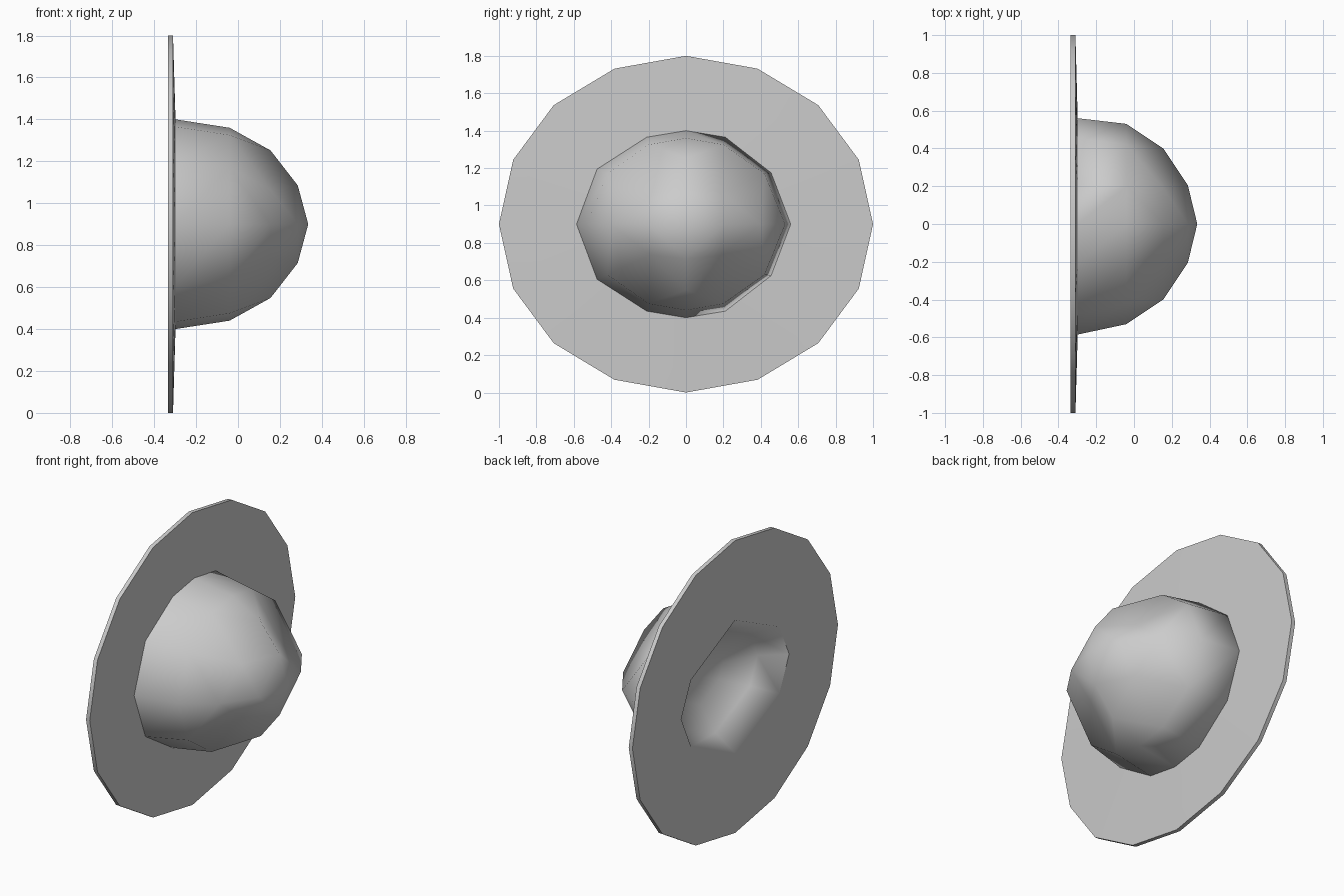
import bpy, bmesh, math

if "Cube" in bpy.data.objects:
    bpy.data.objects.remove(bpy.data.objects["Cube"])

CZ = 0.9  # height of the hat's axis, which runs along x


def ring(bm, x, pts):
    return [bm.verts.new((x, y, CZ + z)) for y, z in pts]


def mirror4(quarter):
    """Quarter outline from top (y=0) to side (z=0) -> closed loop."""
    half = quarter + [(y, -z) for y, z in reversed(quarter[:-1])]
    return half + [(-y, z) for y, z in reversed(half[1:-1])]


def loft(bm, a, b):
    """Join two loops of any counts, always taking the shorter diagonal."""
    i = j = 0
    n, m = len(a), len(b)
    while i < n or j < m:
        p, q, pn, qn = a[i % n], b[j % m], a[(i + 1) % n], b[(j + 1) % m]
        if n == m:
            bm.faces.new((p, q, qn, pn))
            i, j = i + 1, j + 1
        elif i == n or (j < m and (p.co - qn.co).length <= (pn.co - q.co).length):
            bm.faces.new((p, q, qn))
            j += 1
        else:
            bm.faces.new((p, q, pn))
            i += 1


def finish(bm, name, angle):
    bmesh.ops.recalc_face_normals(bm, faces=bm.faces)
    me = bpy.data.meshes.new(name)
    bm.to_mesh(me)
    bm.free()
    ob = bpy.data.objects.new(name, me)
    bpy.context.collection.objects.link(ob)
    for p in me.polygons:
        p.use_smooth = True
    me.set_sharp_from_angle(angle=math.radians(angle))
    return ob


base = [(0, .5), (.21, .465), (.455, .275), (.56, 0)]
hole = mirror4([(0, .41), (.43, .205), (.525, 0)])
base_loop = [(y * (1.045 if y < -.3 else 1), z * (1.07 if y < -.3 else 1))
             for y, z in mirror4(base)]

# Brim: thin 16-sided oval plate with an eight-sided opening
bm = bmesh.new()
oval = [(math.sin(k * math.pi / 8), .9 * math.cos(k * math.pi / 8)) for k in range(16)]
front_in = ring(bm, -.298, base_loop)
front = ring(bm, -.31, oval)
back = ring(bm, -.335, oval)
back_in = ring(bm, -.335, hole)
loft(bm, front_in, front)
loft(bm, front, back)
loft(bm, back, back_in)
finish(bm, "brim", 30)

# Crown: faceted dome with dented diagonals and a shallow hollow at the back
bm = bmesh.new()
outer = [ring(bm, -.298, base_loop),
         ring(bm, -.04, mirror4([(0, .46), (.2, .425), (.42, .27), (.53, 0)])),
         ring(bm, .155, mirror4([(0, .352), (.19, .165), (.4, 0)])),
         ring(bm, .285, mirror4([(0, .185), (.205, 0)]))]
inner = [ring(bm, -.335, hole),
         ring(bm, -.2, [(y * .78, z * .78) for y, z in hole]),
         ring(bm, -.1, [(y * .42, z * .42) for y, z in hole])]
for rings, tip_x in ((outer, .335), (inner, -.07)):
    for a, b in zip(rings, rings[1:]):
        loft(bm, a, b)
    tip = bm.verts.new((tip_x, 0, CZ))
    last = rings[-1]
    for k in range(len(last)):
        bm.faces.new((last[k], last[(k + 1) % len(last)], tip))
loft(bm, outer[0], inner[0])
finish(bm, "crown", 75)
